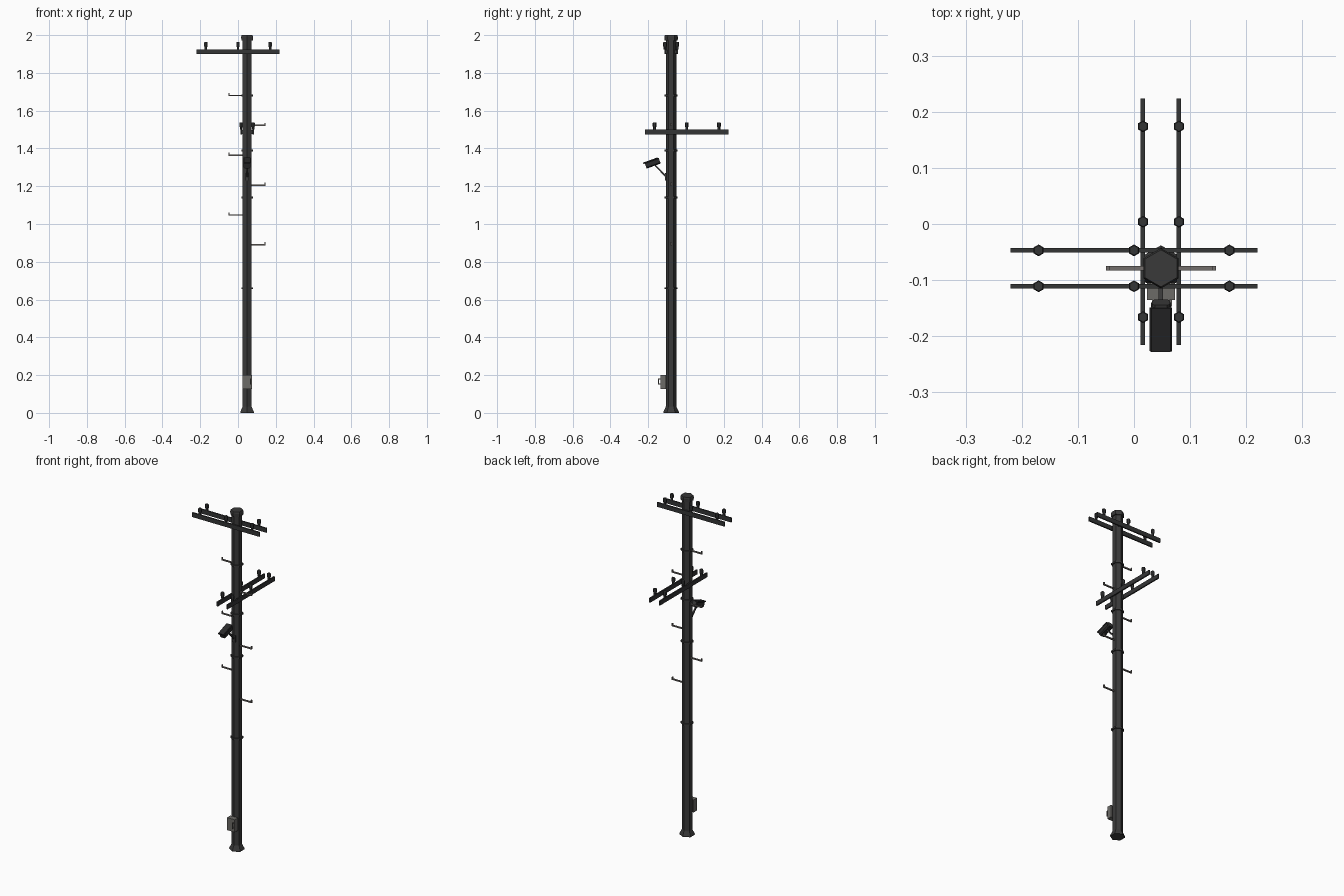
import bpy, bmesh, math
from mathutils import Vector, Matrix

if "Cube" in bpy.data.objects:
    bpy.data.objects.remove(bpy.data.objects["Cube"])

PX, PY = 0.048, -0.079      # pole axis


def mat(name, c):
    m = bpy.data.materials.new(name)
    m.diffuse_color = (*c, 1)
    m.use_nodes = True
    m.node_tree.nodes["Principled BSDF"].inputs["Base Color"].default_value = m.diffuse_color
    return m


POLE = mat("dark pole", (0.042, 0.042, 0.042))
ARM = mat("arm charcoal", (0.034, 0.035, 0.036))
BLACK = mat("camera black", (0.024, 0.024, 0.025))
GREY = mat("box grey", (0.15, 0.145, 0.135))
STEP = mat("step steel", (0.17, 0.155, 0.145))


def finish(name, bm, m, loc=(0, 0, 0), rot=None):
    bmesh.ops.recalc_face_normals(bm, faces=bm.faces)
    me = bpy.data.meshes.new(name)
    bm.to_mesh(me)
    bm.free()
    me.materials.append(m)
    ob = bpy.data.objects.new(name, me)
    ob.matrix_world = Matrix.Translation(loc) @ (rot or Matrix())
    bpy.context.collection.objects.link(ob)
    return ob


def box(name, c, s, m, bevel=0, rot=None):
    bm = bmesh.new()
    bmesh.ops.create_cube(bm, size=1)
    bmesh.ops.scale(bm, vec=s, verts=bm.verts)
    if bevel:   # chamfer only the edges running along y
        es = [e for e in bm.edges if abs((e.verts[0].co - e.verts[1].co).normalized().y) > 0.9]
        bmesh.ops.bevel(bm, geom=es, offset=bevel, segments=1, affect='EDGES')
    return finish(name, bm, m, c, rot)


def hexagon(name, loc, profile, m):
    """Six-sided turned shape from (radius, z) pairs, corners on +y and -y."""
    bm = bmesh.new()
    rings = [[bm.verts.new((r * math.sin(k * math.pi / 3), r * math.cos(k * math.pi / 3), z))
              for k in range(6)] for r, z in profile]
    for a, b in zip(rings, rings[1:]):
        for k in range(6):
            bm.faces.new((a[k], a[(k + 1) % 6], b[(k + 1) % 6], b[k]))
    bm.faces.new(rings[0])
    bm.faces.new(rings[-1])
    return finish(name, bm, m, loc)


def rod(name, a, b, t, m):
    a, b = Vector(a), Vector(b)
    d = b - a
    return box(name, (a + b) / 2, (t, d.length, t), m, rot=d.to_track_quat('Y', 'Z').to_matrix().to_4x4())


# pole with flared foot, cap and bands
hexagon("pole", (PX, PY, 0), [(0.041, 0), (0.041, 0.006), (0.029, 0.03), (0.028, 0.034), (0.028, 1.98)], POLE)
hexagon("pole_cap", (PX, PY, 0), [(0.035, 1.972), (0.036, 1.99), (0.033, 2.0)], POLE)
for z in (0.66, 1.14, 1.39, 1.68):
    hexagon("pole_band", (PX, PY, z), [(0.035, -0.005), (0.035, 0.005)], POLE)

# upper crossarm pair along x, lower pair along y, with insulators and clamps
INS = [(0.0075, 0), (0.0075, 0.012), (0.0105, 0.016), (0.0105, 0.034), (0.0085, 0.038)]
for s in (-1, 1):
    y, x = PY + s * 0.032, PX + s * 0.032
    box("upper_crossarm", (0, y, 1.912), (0.44, 0.008, 0.026), ARM)
    box("lower_crossarm", (x, 0.004, 1.487), (0.008, 0.44, 0.026), ARM)
    for t in (-0.17, 0, 0.17):
        hexagon("upper_insulator", (t, y, 1.925), INS, ARM)
        hexagon("lower_insulator", (x, 0.004 + t, 1.5), INS, ARM)
    box("upper_clamp", (PX, PY + s * 0.027, 1.912), (0.03, 0.018, 0.02), ARM)
    box("lower_clamp", (PX + s * 0.026, PY, 1.487), (0.016, 0.03, 0.02), ARM)

# climbing steps, alternating left and right, with turned-up ends
for i in range(6):
    s = 1 if i % 2 == 0 else -1
    z = 0.89 + i * 0.158
    box("climbing_step", (PX + s * 0.06, PY, z), (0.076, 0.008, 0.007), STEP)
    box("step_end", (PX + s * 0.095, PY, z + 0.005), (0.006, 0.008, 0.017), STEP)

# surveillance camera on a slanted bracket
tilt = Matrix.Rotation(math.radians(20), 4, 'X')
cc = Vector((PX, -0.179, 1.322))
box("camera_body", cc, (0.036, 0.074, 0.034), BLACK, 0.006, tilt)
box("camera_back", cc + tilt @ Vector((0, 0.036, 0)), (0.032, 0.012, 0.03), POLE, 0.005, tilt)
box("camera_hood", cc + tilt @ Vector((0, -0.004, 0.015)), (0.04, 0.082, 0.008), BLACK, 0.003, tilt)
rod("camera_bracket", (PX, -0.163, 1.31), (PX, -0.103, 1.248), 0.008, POLE)
box("bracket_plate", (PX, -0.106, 1.25), (0.018, 0.008, 0.04), POLE)

# junction box near the foot with a small handle
box("junction_box", (PX, -0.12, 0.163), (0.05, 0.03, 0.074), GREY)
for z in (0.152, 0.18):
    box("handle_end", (PX + 0.017, -0.14, z), (0.005, 0.012, 0.005), GREY)
box("handle_grip", (PX + 0.017, -0.145, 0.166), (0.005, 0.004, 0.033), GREY)
